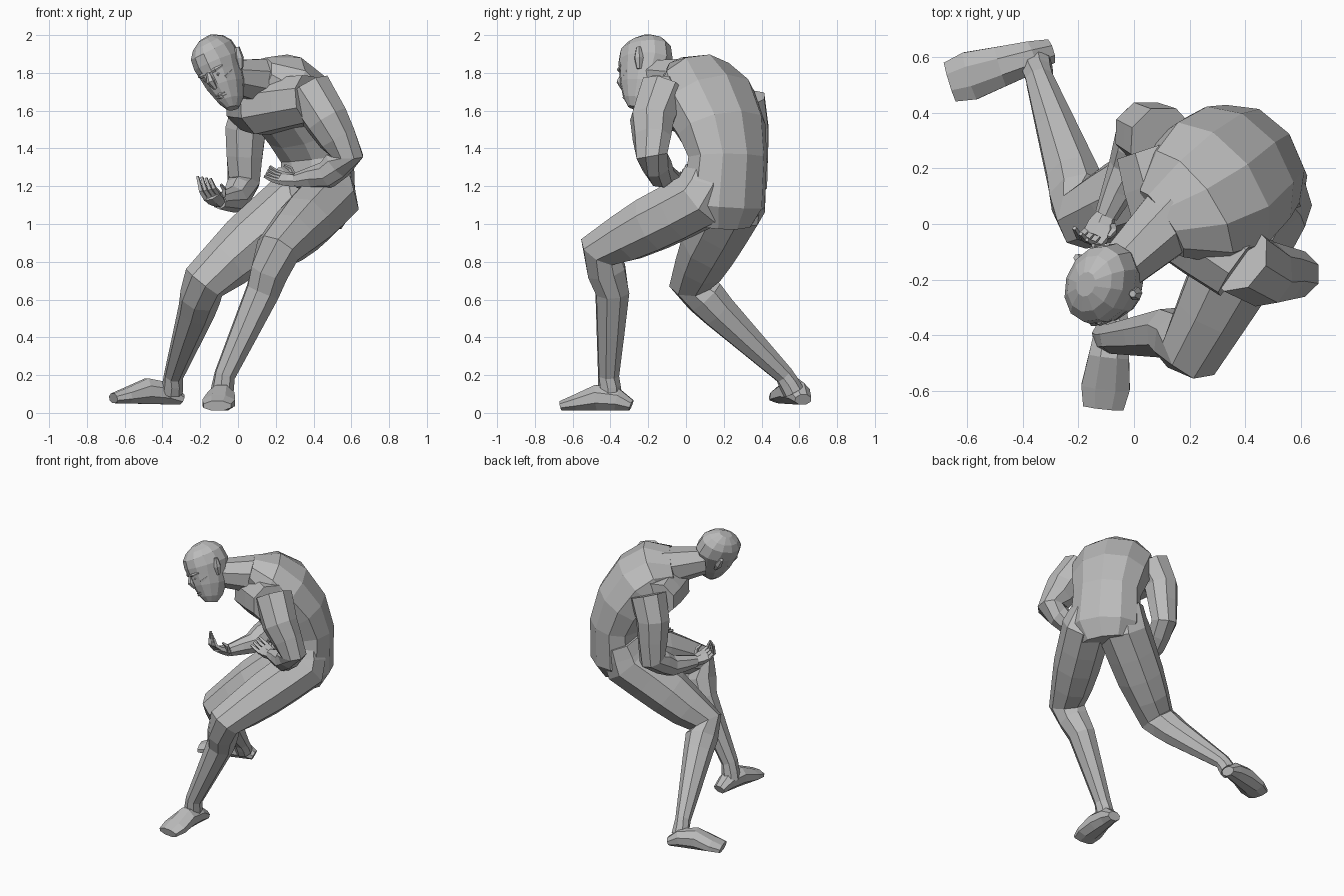
import bpy, bmesh, math
from mathutils import Vector, Matrix

if "Cube" in bpy.data.objects:
    bpy.data.objects.remove(bpy.data.objects["Cube"], do_unlink=True)

# One flat clay grey
clay = bpy.data.materials.new("clay_grey")
clay.use_nodes = True
clay.diffuse_color = (.5, .5, .5, 1)
clay.node_tree.nodes["Principled BSDF"].inputs["Base Color"].default_value = clay.diffuse_color


def loft(name, stations, front, sides=8, matrix=None):
    """Skin elliptical rings, given as (center, half width, half depth), along a path."""
    bm = bmesh.new()
    centers = [Vector(center) for center, width, depth in stations]
    front = Vector(front)
    rings = []
    for i, (center, width, depth) in enumerate(stations):
        along = centers[min(i + 1, len(centers) - 1)] - centers[max(i - 1, 0)]
        side = along.cross(front).normalized()
        ahead = side.cross(along).normalized()
        ring = []
        for k in range(sides):
            angle = math.tau * (k + .5) / sides
            offset = side * math.cos(angle) * width + ahead * math.sin(angle) * depth
            ring.append(bm.verts.new(centers[i] + offset * 1.05))
        rings.append(ring)
    for lower, upper in zip(rings, rings[1:]):
        for k in range(sides):
            following = (k + 1) % sides
            bm.faces.new((lower[k], lower[following], upper[following], upper[k]))
    bm.faces.new(rings[0])
    bm.faces.new(rings[-1])
    bmesh.ops.recalc_face_normals(bm, faces=bm.faces)
    mesh = bpy.data.meshes.new(name)
    bm.to_mesh(mesh)
    bm.free()
    mesh.materials.append(clay)
    obj = bpy.data.objects.new(name, mesh)
    if matrix:
        obj.matrix_world = matrix
    bpy.context.collection.objects.link(obj)


def limb(name, joints, front):
    """Round limb through (joint, radius) pairs, with one more ring halfway along each bone."""
    stations = []
    for (start, thick), (end, thin) in zip(joints, joints[1:]):
        start, end, middle = Vector(start), Vector(end), (thick + thin) / 2
        stations += [(start, thick, thick), (start.lerp(end, .5), middle, middle)]
    stations.append((end, thin, thin))
    loft(name, stations, front)


def foot(name, heel, toe):
    """Low wedge on its sole, from a high instep to flat toes."""
    profile = [(0, .045, .03), (.2, .06, .06), (.5, .075, .07), (.8, .09, .043), (1, .075, .027)]
    up = Vector((0, 0, 1))
    stations = [(Vector(heel).lerp(Vector(toe), t) + up * height, width, height)
                for t, width, height in profile]
    loft(name, stations, up)


def hand(name, wrist, reach, palm, thumb_sign, curl):
    """Palm with four fingers curling toward the palm direction, plus a thumb."""
    wrist, reach = Vector(wrist), Vector(reach).normalized()
    across = reach.cross(Vector(palm)).normalized()
    up = across.cross(reach)
    knuckle = wrist + reach * .09
    loft(name + "_palm", [(wrist, .035, .035), (wrist.lerp(knuckle, .5), .05, .03),
                          (knuckle, .05, .02)], up, 6)

    def digit(label, base, middle, tip):
        stations = [(base, .015, .015), (middle, .013, .013), (tip, .008, .008)]
        loft(name + label, stations, across, 4)

    for i, label in enumerate(("_index", "_middle", "_ring", "_little")):
        base = knuckle + across * (i - 1.5) * .025 - reach * .01
        bend = curl * (1 + i / 4)
        middle = base + reach * .045 + up * bend / 3
        digit(label + "_finger", base, middle, middle + reach * (.05 - bend / 2) + up * bend)
    outward = across * thumb_sign
    base = wrist + reach * .03 + outward * .04
    middle = base + (reach + outward + up) * .025
    digit("_thumb", base, middle, middle + reach * .035 + up * .015)


# Trunk, bent forward: crotch, hips, waist, ribs, chest, shoulders, collar
trunk = [((.4, .19, 1), .17), ((.42, .2, 1.1), .23), ((.42, .22, 1.35), .22),
         ((.37, .19, 1.5), .25), ((.28, .12, 1.65), .27), ((.2, .06, 1.74), .23),
         ((.1, 0, 1.77), .14)]
loft("torso", [(center, width, width * .75) for center, width in trunk], (-.8, -.6, 0), 10)
limb("chest", [((.05, .27, 1.62), .12), ((.13, .03, 1.62), .15), ((.38, -.15, 1.66), .13)],
     (-.8, -.5, 0))
limb("neck", [((.16, .04, 1.75), .13), ((-.04, -.15, 1.78), .09)], (-.3, -.3, -.9))

# Legs: pelvis side, hip, thigh, knee, calf, ankle, heel
limb("left_leg", [((.46, .12, 1.26), .13), ((.48, .08, 1.13), .16), ((.35, -.18, 1), .15),
                  ((.21, -.45, .86), .115), ((.13, -.39, .64), .09),
                  ((-.07, -.41, .2), .055), ((-.09, -.4, .08), .06)], (-.2, -.6, .75))
limb("right_leg", [((.34, .29, 1.26), .13), ((.3, .25, 1.1), .17), ((.05, .13, .89), .155),
                   ((-.18, .03, .69), .115), ((-.22, .17, .54), .095),
                   ((-.34, .52, .2), .05), ((-.35, .57, .11), .055)], (-.75, -.5, .4))
foot("left_foot", (-.07, -.29, .01), (-.11, -.66, .01))
foot("right_foot", (-.3, .62, .04), (-.66, .51, .05))

# Arms: shoulder, upper arm, elbow, forearm, wrist
left_wrist, right_wrist = (.31, -.05, 1.23), (-.1, .03, 1.12)
limb("left_arm", [((.37, -.12, 1.71), .125), ((.47, -.18, 1.55), .115), ((.58, -.18, 1.36), .085),
                  ((.47, -.13, 1.26), .07), (left_wrist, .04)], (0, -1, .3))
limb("right_arm", [((.1, .3, 1.66), .12), ((.04, .33, 1.5), .11), ((.03, .35, 1.22), .085),
                   ((-.02, .2, 1.13), .07), (right_wrist, .04)], (-1, 0, .3))
hand("left_hand", left_wrist, (-.9, .25, .15), (-.1, -.5, .85), 1, .015)
hand("right_hand", right_wrist, (-.4, -.75, .3), (-.3, .2, .9), -1, .05)

# Head frame: x toward its left, y toward the back, z toward the crown
crown = Vector((-.48, -.08, .87)).normalized()
face = Vector((-.38, -.85, -.35))
face = (face - crown * face.dot(crown)).normalized()
head_frame = Matrix((crown.cross(face), -face, crown)).transposed().to_4x4()
head_frame.translation = (-.1, -.22, 1.83)

# Skull from chin to crown, deeper than wide
skull = [(-.08, -.22, .03), (-.06, -.18, .06), (-.03, -.1, .09), (-.01, -.03, .103),
         (.01, .03, .115), (.015, .1, .107), (.02, .14, .08), (.02, .17, .035)]
loft("head", [((0, y, z), width, width * 1.28) for y, z, width in skull],
     (0, -1, 0), 12, head_frame)


def feature(name, start, end, radius, bow):
    """Tapered facial ridge that bows toward the front at its middle."""
    start, end = Vector(start), Vector(end)
    middle = start.lerp(end, .5) + Vector((0, -bow, 0))
    tip = radius / 2
    loft(name, [(start, tip, tip), (middle, radius, radius), (end, tip, tip)],
         (.1, -1, .1), 6, head_frame)


feature("nose", (0, -.13, .01), (0, -.14, -.08), .022, .015)
feature("upper_lip", (-.03, -.125, -.12), (.03, -.125, -.12), .01, .01)
feature("lower_lip", (-.03, -.12, -.135), (.03, -.12, -.135), .01, .016)
for label, s in (("left", 1), ("right", -1)):
    feature(label + "_brow", (s * .01, -.135, .01), (s * .08, -.095, .01), .013, .012)
    feature(label + "_eye", (s * .025, -.125, -.02), (s * .06, -.105, -.02), .01, .006)
    feature(label + "_cheek", (s * .03, -.115, -.06), (s * .09, -.055, -.04), .017, .012)
    feature(label + "_ear", (s * .1, .02, -.06), (s * .13, .045, .05), .025, 0)
